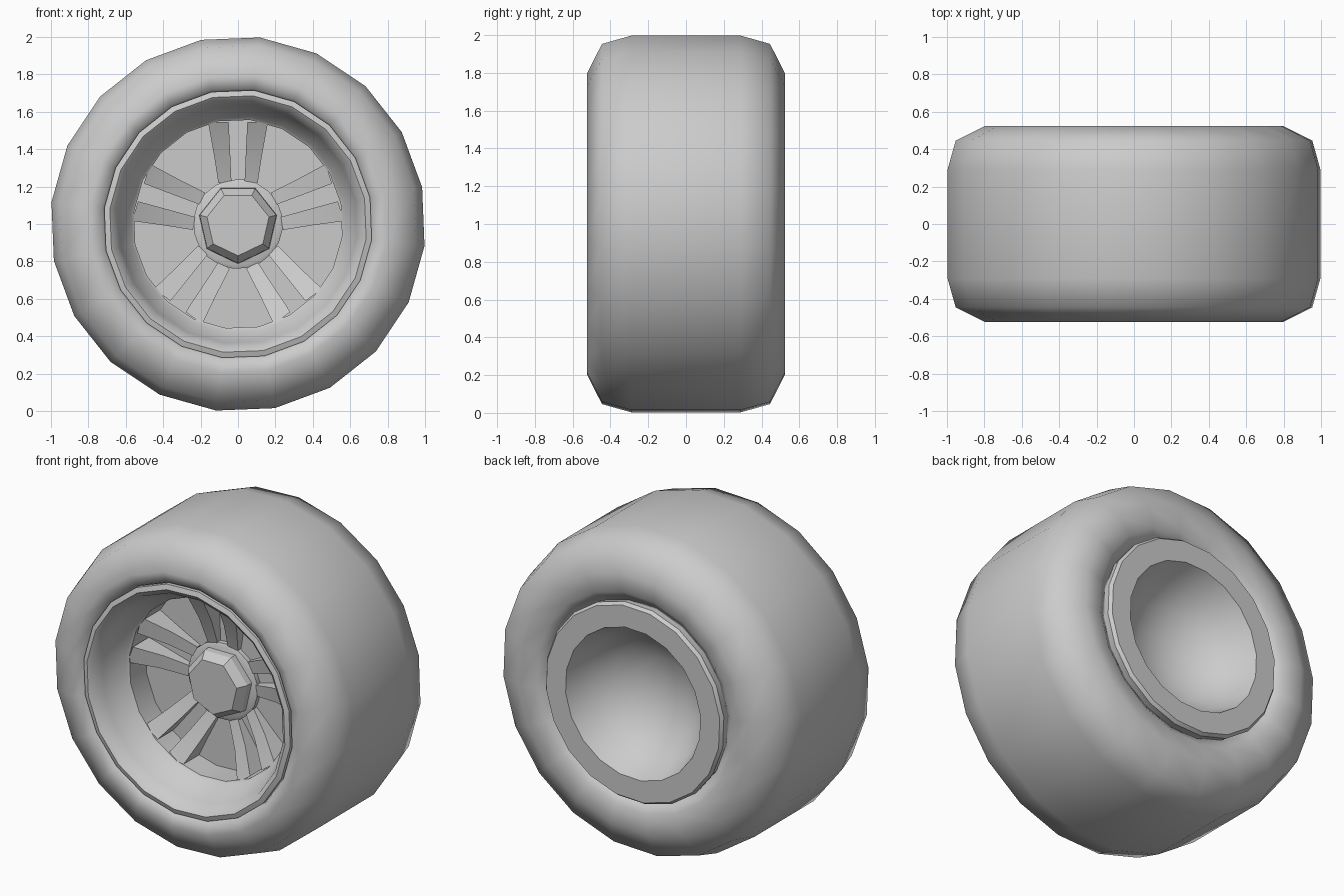
import bpy, bmesh, math
from mathutils import Matrix

old = bpy.data.objects.get("Cube")
if old:
    bpy.data.objects.remove(old, do_unlink=True)

SIDES = 20
PHASE = math.radians(11.3)
CENTRE_Z = 1.0

grey = bpy.data.materials.new("plain_grey")
grey.use_nodes = True
colour = (0.6, 0.6, 0.6, 1)
grey.diffuse_color = colour
grey.node_tree.nodes["Principled BSDF"].inputs["Base Color"].default_value = colour


def finish(name, bm, angle):
    """Turn a bmesh into a shaded object."""
    bmesh.ops.remove_doubles(bm, verts=bm.verts, dist=0.0005)
    bmesh.ops.recalc_face_normals(bm, faces=bm.faces)
    mesh = bpy.data.meshes.new(name)
    bm.to_mesh(mesh)
    bm.free()
    mesh.materials.append(grey)
    obj = bpy.data.objects.new(name, mesh)
    obj.location.z = CENTRE_Z
    bpy.context.collection.objects.link(obj)
    bpy.ops.object.select_all(action='DESELECT')
    obj.select_set(True)
    bpy.context.view_layer.objects.active = obj
    if angle:
        bpy.ops.object.shade_smooth_by_angle(angle=math.radians(angle))
    return obj


def lathe(name, profile, sides=SIDES, phase=PHASE, angle=30, closed=True):
    """Spin (radius, y) points around the axle."""
    bm = bmesh.new()
    rings = []
    for i in range(sides):
        a = phase + math.tau * i / sides
        rings.append([bm.verts.new((r * math.cos(a), y, r * math.sin(a)))
                      for r, y in profile])
    count = len(profile) if closed else len(profile) - 1
    for i in range(sides):
        here, there = rings[i], rings[(i + 1) % sides]
        for j in range(count):
            k = (j + 1) % len(profile)
            bm.faces.new((here[j], there[j], there[k], here[k]))
    return finish(name, bm, angle)


# Tyre: smooth tread and rounded sidewalls
lathe("tyre", [(0.71, -0.46), (0.73, -0.50), (0.80, -0.525), (0.96, -0.445),
               (1.004, -0.29), (1.004, 0.29), (0.96, 0.445), (0.80, 0.525),
               (0.68, 0.51), (0.61, 0.46)], angle=75)

# Rim: front lip, sloping barrel, recessed panel, then back flange and dish
lathe("rim", [(0.0, -0.12), (0.56, -0.12), (0.56, -0.28), (0.575, -0.29),
              (0.64, -0.43), (0.66, -0.49), (0.69, -0.515), (0.72, -0.505),
              (0.72, -0.46), (0.61, 0.44), (0.62, 0.505), (0.605, 0.525),
              (0.47, 0.525), (0.41, 0.38), (0.30, 0.27), (0.16, 0.20),
              (0.0, 0.18)], angle=33)

# Hub: round seat with a seven-sided cap
lathe("hub_seat", [(0.0, -0.10), (0.24, -0.10), (0.24, -0.15), (0.22, -0.16),
                   (0.0, -0.16)])
lathe("hub_cap", [(0.0, -0.13), (0.215, -0.13), (0.21, -0.20), (0.17, -0.25),
                  (0.0, -0.25)], sides=7, phase=-math.pi / 2, angle=0)

# Spokes: five pairs of wedges rising from the hub to the rim
bm = bmesh.new()
stations = [(0.22, 0.035, 0.105, -0.15), (0.38, 0.042, 0.13, -0.20),
            (0.545, 0.05, 0.16, -0.28)]
for n in range(5):
    spin = Matrix.Rotation(math.tau * n / 5, 4, 'Y')
    for side in (-1, 1):
        sections = [[bm.verts.new(spin @ Matrix.Translation((side * x, y, r)).to_translation())
                     for x, y in ((a, -0.11), (a, front), (b, front), (b, -0.11))]
                    for r, a, b, front in stations]
        for s, t in zip(sections, sections[1:]):
            for j in range(4):
                k = (j + 1) % 4
                bm.faces.new((s[j], s[k], t[k], t[j]))
        bm.faces.new(sections[0])
        bm.faces.new(sections[-1])
finish("spokes", bm, 30)
